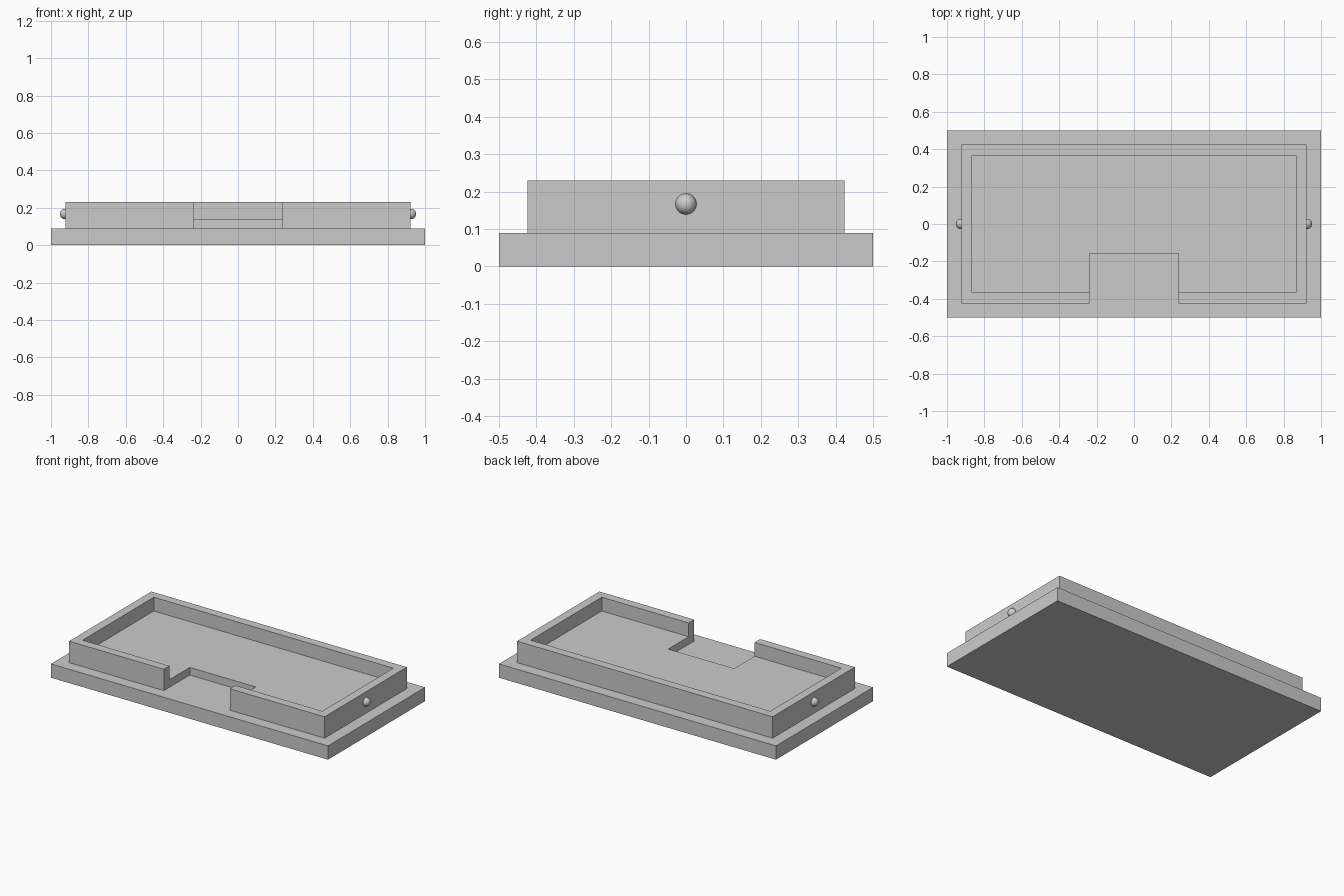
import bpy

if "Cube" in bpy.data.objects:
    bpy.data.objects.remove(bpy.data.objects["Cube"], do_unlink=True)

grey = bpy.data.materials.new("light_grey")
grey.use_nodes = True
colour = (0.6, 0.6, 0.6, 1)
grey.diffuse_color = colour
grey.node_tree.nodes["Principled BSDF"].inputs["Base Color"].default_value = colour


def box(name, low, high):
    """Axis-aligned block between two corners."""
    bpy.ops.mesh.primitive_cube_add(size=1)
    ob = bpy.context.object
    ob.name = name
    ob.location = [(a + b) / 2 for a, b in zip(low, high)]
    ob.scale = [b - a for a, b in zip(low, high)]
    bpy.ops.object.transform_apply(location=True, scale=True)
    ob.data.materials.append(grey)
    return ob


def cut(target, cutter):
    """Subtract the cutter from the target, then discard it."""
    cutter.hide_render = True
    mod = target.modifiers.new("cut", "BOOLEAN")
    mod.operation = "DIFFERENCE"
    mod.solver = "EXACT"
    mod.object = cutter
    bpy.context.view_layer.objects.active = target
    bpy.ops.object.modifier_apply(modifier=mod.name)
    bpy.data.objects.remove(cutter, do_unlink=True)


# Base slab
TOP = 0.09
box("base_slab", (-1, -0.5, 0), (1, 0.5, TOP))

# Walled tray with a sunken floor and a notch in the front
tray = box("walled_tray", (-0.922, -0.424, TOP), (0.922, 0.424, 0.23))
cut(tray, box("cavity_cutter", (-0.865, -0.367, 0.14), (0.865, 0.367, 0.4)))
cut(tray, box("notch_cutter", (-0.238, -0.6, 0), (0.238, -0.157, 0.4)))

# Round knob on each end wall
for side, x in (("left", 0.924), ("right", -0.924)):
    bpy.ops.mesh.primitive_uv_sphere_add(
        segments=32, ring_count=16, radius=0.028, location=(x, 0, 0.167))
    knob = bpy.context.object
    knob.name = side + "_knob"
    knob.data.materials.append(grey)
    bpy.ops.object.shade_smooth()
